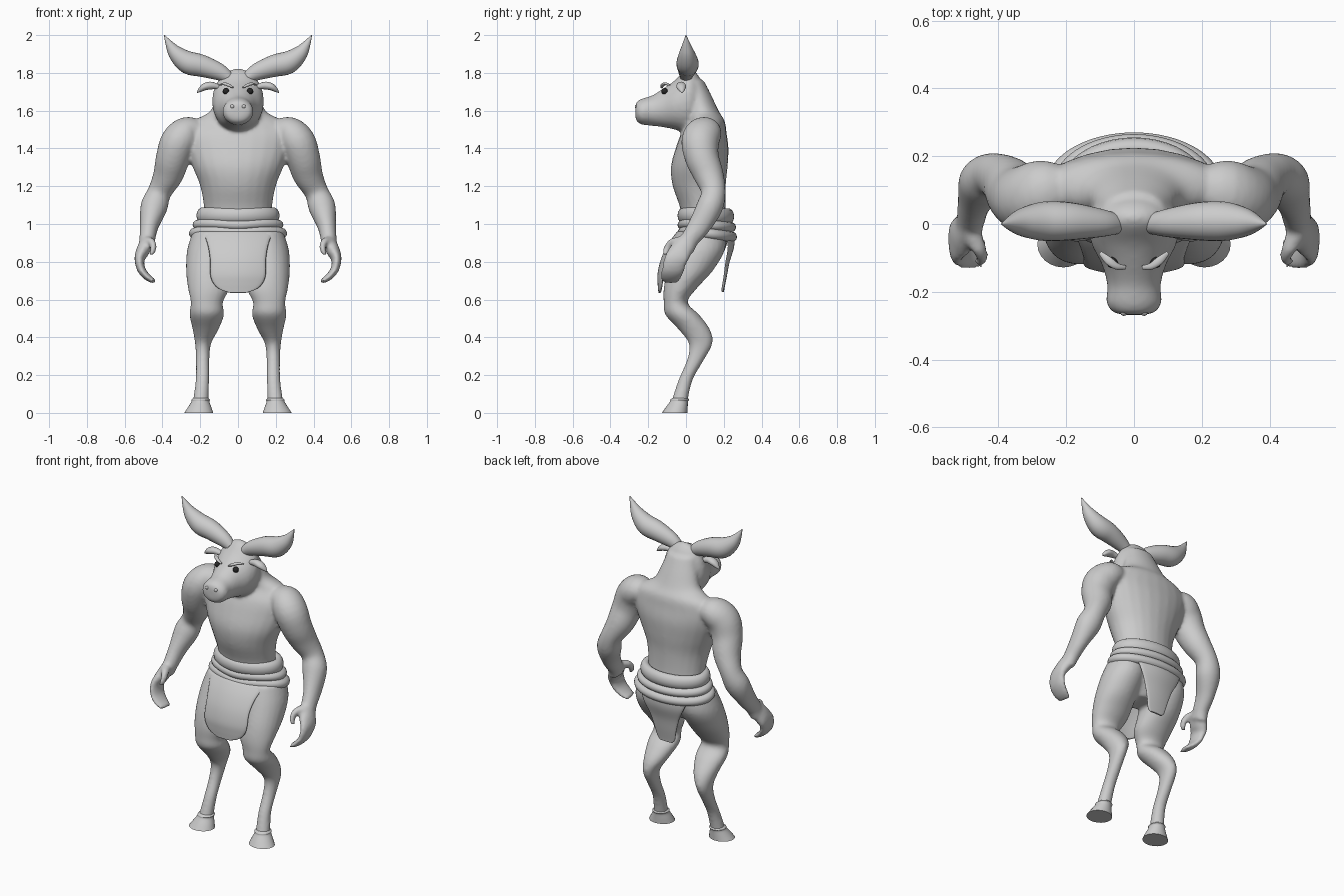
import bpy, bmesh, math
from mathutils import Vector

if "Cube" in bpy.data.objects:
    bpy.data.objects.remove(bpy.data.objects["Cube"])


def finish(name, bm, mods=(), color=None):
    bmesh.ops.recalc_face_normals(bm, faces=bm.faces)
    for f in bm.faces:
        f.smooth = True
    me = bpy.data.meshes.new(name)
    bm.to_mesh(me)
    bm.free()
    ob = bpy.data.objects.new(name, me)
    bpy.context.collection.objects.link(ob)
    for kind, props in mods:
        m = ob.modifiers.new(kind.title(), kind)
        for k, v in props.items():
            setattr(m, k, v)
    if color:
        mat = bpy.data.materials.new(name)
        mat.diffuse_color = color
        mat.use_nodes = True
        mat.node_tree.nodes["Principled BSDF"].inputs["Base Color"].default_value = mat.diffuse_color
        me.materials.append(mat)
    return ob


def catmull(rings, steps):
    out = []
    n = len(rings)
    for i in range(n - 1):
        p0, p1, p2, p3 = (rings[max(0, min(n - 1, i + k))] for k in (-1, 0, 1, 2))
        for s in range(steps):
            t = s / steps
            out.append([0.5 * (2*b + (c-a)*t + (2*a-5*b+4*c-d)*t*t + (3*b-a-3*c+d)*t**3)
                        for a, b, c, d in zip(p0, p1, p2, p3)])
    return out + [list(rings[-1])]


def loft(bm, rings, axis=None, side=1, steps=4, segs=24):
    """Smooth tube through elliptical rings (x, y, z, ra, rb)."""
    rs = catmull(rings, steps)
    loops = []
    for i, (x, y, z, ra, rb) in enumerate(rs):
        if axis == 'Z':
            u, v = Vector((1, 0, 0)), Vector((0, 1, 0))
        elif axis == 'Y':
            u, v = Vector((1, 0, 0)), Vector((0, 0, 1))
        else:
            a, b = rs[max(0, i - 1)], rs[min(len(rs) - 1, i + 1)]
            t = (Vector(b[:3]) - Vector(a[:3])).normalized()
            u = t.cross(Vector((0, 1, 0))).normalized()
            v = u.cross(t)
        loop = []
        for k in range(segs):
            w = 2 * math.pi * k / segs
            p = Vector((x, y, z)) + u * max(ra, .001) * math.cos(w) + v * max(rb, .001) * math.sin(w)
            loop.append(bm.verts.new((p.x * side, p.y, p.z)))
        loops.append(loop)
    for a, b in zip(loops, loops[1:]):
        for k in range(segs):
            bm.faces.new((a[k], a[(k+1) % segs], b[(k+1) % segs], b[k]))
    bm.faces.new(loops[0])
    bm.faces.new(loops[-1])


# Body: torso, head, arms, hands and legs fused into one skin
bm = bmesh.new()
torso = [(.77, .06, .08, .08), (.85, .08, .17, .12), (.93, .09, .2, .135), (1.0, .095, .185, .125),
         (1.08, .09, .18, .12), (1.2, .07, .2, .14), (1.3, .07, .24, .15), (1.4, .085, .275, .14),
         (1.48, .095, .29, .12), (1.545, .11, .24, .095), (1.595, .09, .15, .085),
         (1.68, .06, .115, .075), (1.76, .04, .09, .055)]
loft(bm, [(0, y, z, a, b) for z, y, a, b in torso], 'Z')
head = [(-.268, 1.595, .035, .035), (-.258, 1.595, .065, .055), (-.23, 1.595, .082, .07),
        (-.18, 1.6, .079, .08), (-.12, 1.615, .095, .103), (-.06, 1.63, .125, .13),
        (0, 1.65, .137, .168), (.04, 1.655, .125, .16), (.08, 1.65, .09, .11), (.1, 1.64, .03, .04)]
loft(bm, [(0, y, z, a, b) for y, z, a, b in head], 'Y')
arm = [(.2, .1, 1.49, .06, .07), (.265, .095, 1.485, .085, .095), (.315, .075, 1.435, .095, .1),
       (.345, .085, 1.35, .09, .09), (.37, .12, 1.26, .08, .08), (.415, .145, 1.17, .063, .065),
       (.445, .125, 1.09, .072, .07), (.47, .07, .99, .05, .06), (.48, .02, .92, .042, .05),
       (.49, -.01, .87, .04, .055)]
fingers = [(.48, .0, .91, .035, .045), (.505, -.03, .855, .036, .06), (.522, -.055, .81, .026, .062),
           (.51, -.07, .755, .022, .06), (.475, -.08, .715, .018, .054), (.44, -.085, .695, .012, .045)]
thumb = [(.485, -.02, .91, .025, .03), (.457, -.07, .905, .02, .024),
         (.447, -.1, .87, .017, .02), (.462, -.11, .835, .012, .014)]
leg = [(.13, .09, .96, .11, .12), (.15, .07, .86, .12, .135), (.16, .02, .75, .115, .12),
       (.155, -.03, .66, .11, .088), (.165, -.055, .585, .085, .063), (.165, -.02, .52, .092, .09),
       (.172, .045, .44, .068, .083), (.185, .078, .365, .042, .062), (.187, .05, .28, .036, .045),
       (.188, .0, .18, .036, .038), (.195, -.027, .09, .04, .041), (.2, -.037, .04, .044, .045)]
for s in (1, -1):
    loft(bm, arm, None, s)
    loft(bm, fingers, None, s)
    loft(bm, thumb, None, s)
    loft(bm, leg, 'Z', s)
finish('body', bm, [('REMESH', dict(mode='VOXEL', voxel_size=.01, use_smooth_shade=True)),
                    ('SMOOTH', dict(factor=.5, iterations=8))])

# Paired parts: horns, ears, hooves, brows
horn = [(.05, .0, 1.775, .03, .03), (.1, .003, 1.805, .045, .042), (.19, .008, 1.837, .058, .056),
        (.265, .008, 1.855, .06, .058), (.325, .005, 1.9, .043, .043),
        (.362, .002, 1.95, .022, .022), (.39, 0, 2.0, .002, .002)]
ear = [(.1, -.02, 1.725, .012, .015), (.14, -.025, 1.733, .02, .022), (.175, -.025, 1.727, .019, .026),
       (.2, -.022, 1.71, .012, .016), (.216, -.02, 1.695, .002, .002)]
hoof = [(.197, -.032, .08, .036, .038), (.197, -.033, .07, .049, .05), (.199, -.037, .06, .047, .048),
        (.203, -.049, .03, .062, .058), (.208, -.06, 0, .077, .068)]
brow = [(.025, -.128, 1.722, .004, .006), (.05, -.125, 1.735, .008, .01),
        (.075, -.108, 1.742, .007, .012), (.1, -.085, 1.735, .003, .006)]
for s, tag in ((1, 'left'), (-1, 'right')):
    for name, rings, axis in (('horn', horn, None), ('ear', ear, None),
                              ('hoof', hoof, 'Z'), ('brow', brow, None)):
        bm = bmesh.new()
        loft(bm, rings, axis, s)
        ob = finish(f'{tag}_{name}', bm)
        bpy.ops.object.select_all(action='DESELECT')
        ob.select_set(True)
        bpy.context.view_layer.objects.active = ob
        bpy.ops.object.shade_smooth_by_angle(angle=math.radians(50))
    for name, pos, r, col in (('eye', (.064 * s, -.113, 1.703), .017, (.02, .02, .02, 1)),
                              ('nostril', (.03 * s, -.26, 1.622), .011, None)):
        bm = bmesh.new()
        bmesh.ops.create_uvsphere(bm, u_segments=16, v_segments=10, radius=r)
        bmesh.ops.translate(bm, verts=bm.verts, vec=pos)
        finish(f'{tag}_{name}', bm, color=col)


# Waist wrap: three overlapping rolls of cloth
def roll(name, cy, z, a, b, rh, rv, dip, tilt, n=64, m=14):
    bm = bmesh.new()
    loops = []
    for i in range(n):
        t = 2 * math.pi * i / n
        c, s = math.cos(t), math.sin(t)
        zc = z + tilt * s - (dip * math.exp(-(a * c / .1) ** 2) if s < 0 else 0)
        loops.append([bm.verts.new(((a + rh * math.cos(w)) * c, cy + (b + rh * math.cos(w)) * s,
                                    zc + rv * math.sin(w)))
                      for w in (2 * math.pi * k / m for k in range(m))])
    for i in range(n):
        p, q = loops[i], loops[(i + 1) % n]
        for k in range(m):
            bm.faces.new((p[k], p[(k+1) % m], q[(k+1) % m], q[k]))
    finish(name, bm)


roll('upper_waist_roll', .105, 1.045, .19, .12, .03, .042, .005, -.005)
roll('middle_waist_roll', .11, .995, .21, .125, .03, .027, .012, -.012)
roll('lower_waist_roll', .112, .95, .23, .128, .03, .028, .015, -.018)


# Hanging cloths, rows are (z, y, half width)
def cloth(name, rows, bend, n=8):
    bm = bmesh.new()
    grid = [[bm.verts.new((hw * c, y + bend * c * c * (hw / .15) ** 2, z))
             for c in (-1 + 2 * k / n for k in range(n + 1))] for z, y, hw in catmull(rows, 3)]
    for p, q in zip(grid, grid[1:]):
        for k in range(n):
            bm.faces.new((p[k], p[k+1], q[k+1], q[k]))
    finish(name, bm, [('SOLIDIFY', dict(thickness=.012, offset=0)),
                      ('SUBSURF', dict(levels=1, render_levels=1))])


cloth('front_loincloth', [(.96, -.04, .19), (.9, -.085, .165), (.82, -.125, .15), (.74, -.145, .15),
                          (.69, -.145, .135), (.655, -.142, .1), (.635, -.14, .04)], .025)
cloth('back_loincloth', [(.95, .25, .17), (.88, .25, .14), (.8, .225, .1),
                         (.72, .21, .075), (.66, .198, .06), (.64, .195, .04)], -.03)
